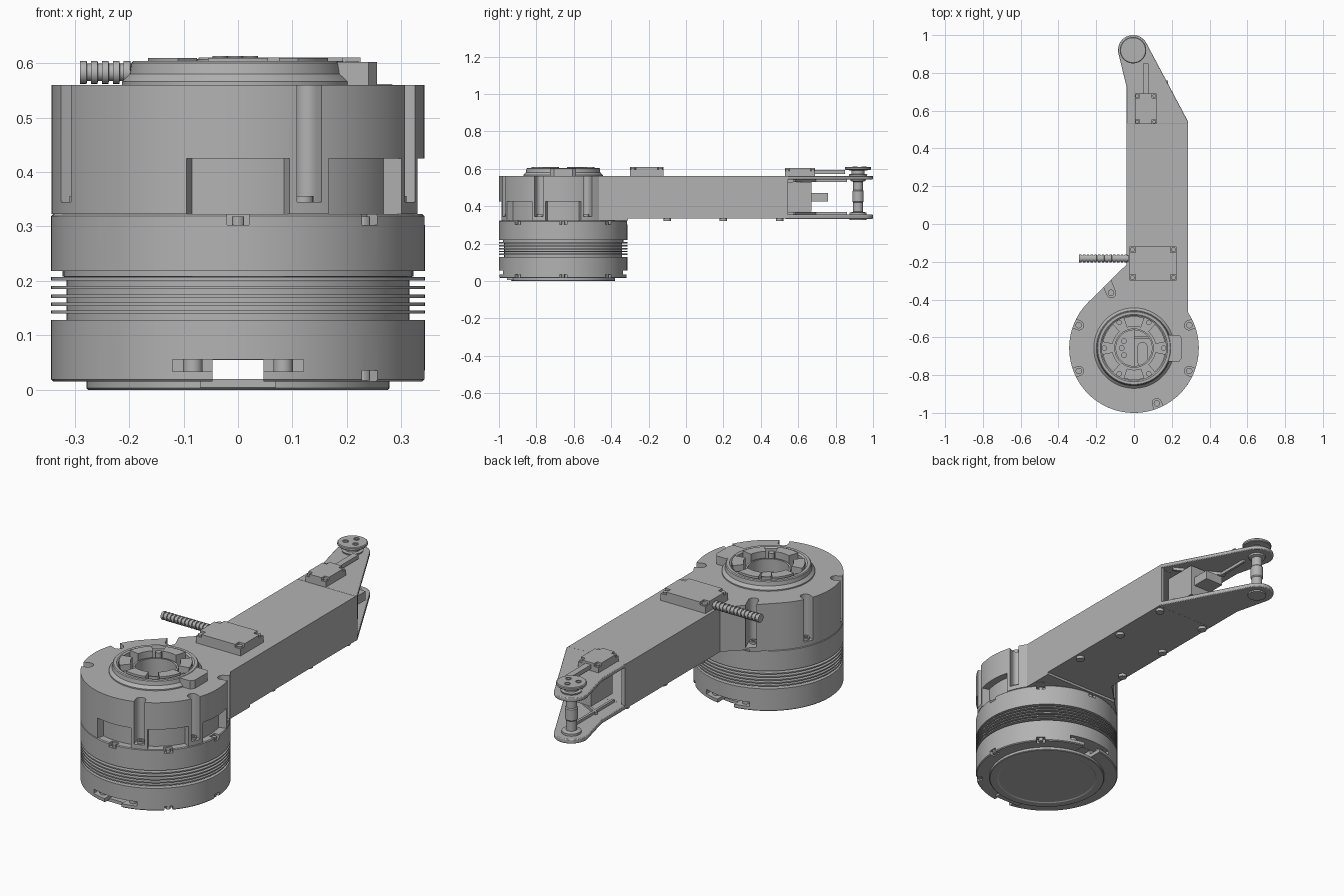
import bpy, bmesh
from math import sin, cos, pi, radians
from mathutils import Matrix

if "Cube" in bpy.data.objects:
    bpy.data.objects.remove(bpy.data.objects["Cube"])

grey = bpy.data.materials.new("machined grey")
grey.use_nodes = True
grey.diffuse_color = (0.45, 0.45, 0.45, 1)
grey.node_tree.nodes["Principled BSDF"].inputs["Base Color"].default_value = grey.diffuse_color

CY = -0.657   # axis of the round base
R = 0.343     # outer radius of the base


def finish(name, bm):
    bmesh.ops.recalc_face_normals(bm, faces=bm.faces)
    me = bpy.data.meshes.new(name)
    bm.to_mesh(me)
    bm.free()
    me.materials.append(grey)
    ob = bpy.data.objects.new(name, me)
    bpy.context.collection.objects.link(ob)
    return ob


def lathe(name, profile, x=0, y=CY, seg=96):
    """Spin (radius, height) points around a vertical axis."""
    bm = bmesh.new()
    vs = [bm.verts.new((r, 0, z)) for r, z in profile]
    es = [bm.edges.new(p) for p in zip(vs, vs[1:])]
    bmesh.ops.spin(bm, geom=vs + es, cent=(0, 0, 0), axis=(0, 0, 1),
                   angle=2 * pi, steps=seg, use_duplicate=False)
    bmesh.ops.remove_doubles(bm, verts=bm.verts, dist=1e-5)
    bmesh.ops.translate(bm, verts=bm.verts, vec=(x, y, 0))
    return finish(name, bm)


def cylinder(name, x, y, r, z0, z1, seg=24):
    return lathe(name, [(0, z0), (r, z0), (r, z1), (0, z1)], x, y, seg)


def prism(name, pts, z0, z1, turn=0, x=0, y=0):
    """Extrude a flat outline from z0 to z1."""
    bm = bmesh.new()
    face = bm.faces.new([bm.verts.new((px, py, z0)) for px, py in pts])
    top = bmesh.ops.extrude_face_region(bm, geom=[face])["geom"]
    bmesh.ops.translate(bm, verts=[v for v in top if isinstance(v, bmesh.types.BMVert)],
                        vec=(0, 0, z1 - z0))
    bm.transform(Matrix.Translation((x, y, 0)) @ Matrix.Rotation(radians(turn), 4, "Z"))
    return finish(name, bm)


def box(name, x0, x1, y0, y1, z0, z1, **kw):
    return prism(name, [(x0, y0), (x1, y0), (x1, y1), (x0, y1)], z0, z1, **kw)


def arc(r, a0, a1, n=12, x=0, y=0):
    step = radians(a1 - a0) / n
    return [(x + r * cos(radians(a0) + i * step), y + r * sin(radians(a0) + i * step))
            for i in range(n + 1)]


def sector(name, r0, r1, half, z0, z1, turn):
    return prism(name, arc(r1, -half, half) + arc(r0, half, -half), z0, z1, turn, y=CY)


def cut(ob, cutter):
    mod = ob.modifiers.new("cut", "BOOLEAN")
    mod.operation, mod.solver, mod.object = "DIFFERENCE", "EXACT", cutter
    bpy.context.view_layer.objects.active = ob
    bpy.ops.object.modifier_apply(modifier=mod.name)
    bpy.data.objects.remove(cutter)


def polar(r, deg):
    return r * cos(radians(deg)), CY + r * sin(radians(deg))


# Round base with cooling fins
profile = [(0, 0.015), (R - 0.004, 0.015), (R, 0.019), (R, 0.128), (0.315, 0.128)]
for z in (0.143, 0.157, 0.172, 0.188, 0.204):
    profile += [(0.315, z - 0.003), (R, z - 0.003), (R, z + 0.003), (0.315, z + 0.003)]
profile += [(0.322, 0.208), (0.322, 0.218), (R, 0.218), (R, 0.319), (R - 0.004, 0.323), (0, 0.323)]
base = lathe("base", profile)
for k in range(8):
    for z0, z1 in ((0.303, 0.34), (0, 0.035)):
        if z0 or k not in (2, 6):
            cut(base, box("pocket", 0.315, 0.36, -0.02, 0.02, z0, z1, turn=45 * k, y=CY))
            x, y = polar(0.327, 45 * k)
            cylinder("base_bolt", x, y, 0.011, max(z0, 0.017), min(z1, 0.318), 12)

# Cable tunnel through the foot, with a wide recess at each mouth
cut(base, box("tunnel", -0.047, 0.047, CY - 0.4, CY + 0.4, 0, 0.055))
for side in (-1, 1):
    ends = sorted((CY + side * 0.27, CY + side * 0.4))
    cut(base, box("recess", -0.12, 0.12, *ends, 0.034, 0.056))
    for x in (-0.083, 0.083):
        cylinder("recess_bolt", x, CY + side * 0.295, 0.018, 0.03, 0.056)
lathe("bottom_plate", [(0, 0.003), (0.235, 0.003), (0.24, 0), (0.275, 0), (0.278, 0.003),
                       (0.278, 0.016), (0, 0.02)])
box("tunnel_floor", -0.07, 0.07, CY - 0.3, CY + 0.24, 0.004, 0.02)
for k in range(12):
    x, y = polar(0.257, 30 * k + 15)
    cylinder("plate_screw", x, y, 0.008, -0.0, 0.004, 10)

# Housing: round cap joined with the arm body
outline = arc(R, 135, 393.8, 72, y=CY) + [(0.285, 0.545), (-0.04, 0.545), (-0.04, -0.215)]
housing = prism("housing", outline, 0.323, 0.56)
cut(housing, box("arm_gap", -0.4, 0.4, -0.31, 0.6, 0.3, 0.335))
cut(housing, box("arm_hollow", -0.022, 0.267, 0.2, 0.6, 0.353, 0.545))
for a in (0, 135, 180, 225, 270, 315):
    cut(housing, sector("window", 0.305, 0.375, 16, 0.3, 0.425, a))
for k in range(8):
    a = 22.5 + 45 * k
    if k != 1:
        groove = arc(0.024, 90, 270, 12, 0.315) + [(0.4, -0.024), (0.4, 0.024)]
        cut(housing, prism("groove", groove, 0.345, 0.7, a, y=CY))
        x, y = polar(0.317, a)
        lathe("housing_bolt", [(0, 0.34), (0.017, 0.34), (0.017, 0.356), (0.009, 0.356),
                               (0.009, 0.35), (0, 0.35)], x, y, 20)
cut(housing, cylinder("well", 0, CY, 0.172, 0.53, 0.7, 64))
cut(housing, cylinder("bore", 0, CY, 0.098, 0.45, 0.7, 64))

# Output ring, lugs and inner parts of the bore
lathe("output_ring", [(0.17, 0.52), (0.17, 0.598), (0.178, 0.604), (0.192, 0.604), (0.196, 0.6),
                      (0.199, 0.58), (0.213, 0.566), (0.213, 0.55), (0.17, 0.52)])
lathe("bore_rim", [(0.095, 0.5), (0.095, 0.58), (0.104, 0.58), (0.104, 0.5), (0.095, 0.5)])
for k in range(6):
    sector("output_lug", 0.115, 0.168, 19, 0.52, 0.609, 60 * k + 30)
    x, y = polar(0.157, 60 * k)
    cylinder("output_bolt", x, y, 0.014, 0.52, 0.585)
tab = [(0.18, CY - 0.07), (0.24, CY - 0.07), (0.255, CY - 0.05),
       (0.255, CY + 0.05), (0.24, CY + 0.07), (0.18, CY + 0.07)]
prism("ring_tab", tab, 0.555, 0.602)
prism("bore_cover", arc(0.095, -90, 90, 24, y=CY), 0.44, 0.5)
prism("bore_slider", arc(0.026, 180, 360, 12, 0.045, -0.73) + arc(0.026, 0, 180, 12, 0.045, -0.65),
      0.49, 0.515)
box("bore_bridge", 0, 0.08, -0.61, -0.595, 0.49, 0.52)
for a in (145, 180, 215):
    x, y = polar(0.065, a)
    cylinder("bore_bolt", x, y, 0.015, 0.44, 0.47)

# Fork plates at the arm tip
TX, TY = -0.005, 0.92
fork = [(-0.04, 0.53), (0.285, 0.53), (0.285, 0.545)] + arc(0.08, 28, 190, 24, TX, TY) + [(-0.04, 0.73)]
for name, z0, z1 in (("upper_fork", 0.543, 0.562), ("lower_fork", 0.332, 0.354)):
    plate = prism(name, fork, z0, z1)
    bevel = plate.modifiers.new("edge", "BEVEL")
    bevel.width, bevel.segments, bevel.limit_method = 0.004, 2, "ANGLE"
for z0, z1 in ((0.528, 0.545), (0.352, 0.368)):
    box("fork_rib", 0, 0.26, -0.006, 0.006, z0, z1, x=0.01, y=0.7, turn=-28)
    box("fork_rib", 0.02, 0.032, 0.54, 0.86, z0, z1)

# Tip shaft with pulley on top
lathe("tip_shaft", [(0, 0.325), (0.045, 0.325), (0.045, 0.365), (0.026, 0.37), (0.026, 0.42),
                    (0.03, 0.425), (0.03, 0.48), (0.026, 0.485), (0.026, 0.53), (0.04, 0.535),
                    (0.05, 0.57), (0.035, 0.572), (0.035, 0.59), (0.066, 0.594), (0.07, 0.598),
                    (0.07, 0.607), (0.066, 0.61), (0, 0.61)], TX, TY, 48)
for a in (90, 210, 330):
    lathe("pulley_eyelet", [(0.009, 0.608), (0.009, 0.613), (0.014, 0.613), (0.014, 0.608)],
          TX + 0.032 * cos(radians(a)), TY + 0.032 * sin(radians(a)), 16)

# Drive inside the fork
box("inner_drive", 0.06, 0.2, 0.5, 0.67, 0.37, 0.53)
box("inner_drive_flange", 0.08, 0.18, 0.66, 0.76, 0.425, 0.47)


# Cover boxes on top of the arm, stepped down at the corner screws
def cover(name, x0, x1, y0, y1, top, c):
    box(name + "_foot", x0, x1, y0, y1, 0.555, top - 0.015)
    plus = [(x0 + c, y0), (x1 - c, y0), (x1 - c, y0 + c), (x1, y0 + c), (x1, y1 - c), (x1 - c, y1 - c),
            (x1 - c, y1), (x0 + c, y1), (x0 + c, y1 - c), (x0, y1 - c), (x0, y0 + c), (x0 + c, y0 + c)]
    prism(name + "_lid", plus, top - 0.016, top)
    for x in (x0 + c / 2, x1 - c / 2):
        for y in (y0 + c / 2, y1 - c / 2):
            cylinder(name + "_screw", x, y, c * 0.4, top - 0.02, top - 0.007, 16)


cover("cable_box", -0.025, 0.225, -0.3, -0.12, 0.61, 0.032)
cover("sensor_box", 0.005, 0.12, 0.53, 0.69, 0.603, 0.024)
box("sensor_rod", 0.047, 0.078, 0.68, 0.85, 0.572, 0.592)

# Ribbed cable sleeve
sleeve = [(0, 0), (0.014, 0)]
for i in range(13):
    z = 0.02 * i
    sleeve += [(0.021, z), (0.021, z + 0.012), (0.016, z + 0.013), (0.016, z + 0.02)]
cable = lathe("cable_sleeve", sleeve + [(0, 0.26)], 0, 0, 24)
cable.data.transform(Matrix.Translation((-0.29, -0.182, 0.583)) @ Matrix.Rotation(pi / 2, 4, "Y"))

# Bolts under the arm
for y in (-0.4, -0.1, 0.2, 0.5):
    for x in (0.255, -0.012):
        if y > -0.2 or x > 0:
            cylinder("arm_bolt", x, y, 0.02, 0.321, 0.34, 16)

# Smooth curved faces, keep hard edges
bpy.ops.object.select_all(action="DESELECT")
for ob in bpy.context.collection.objects:
    if ob.type == "MESH":
        ob.select_set(True)
        bpy.context.view_layer.objects.active = ob
bpy.ops.object.shade_smooth_by_angle(angle=radians(30))
